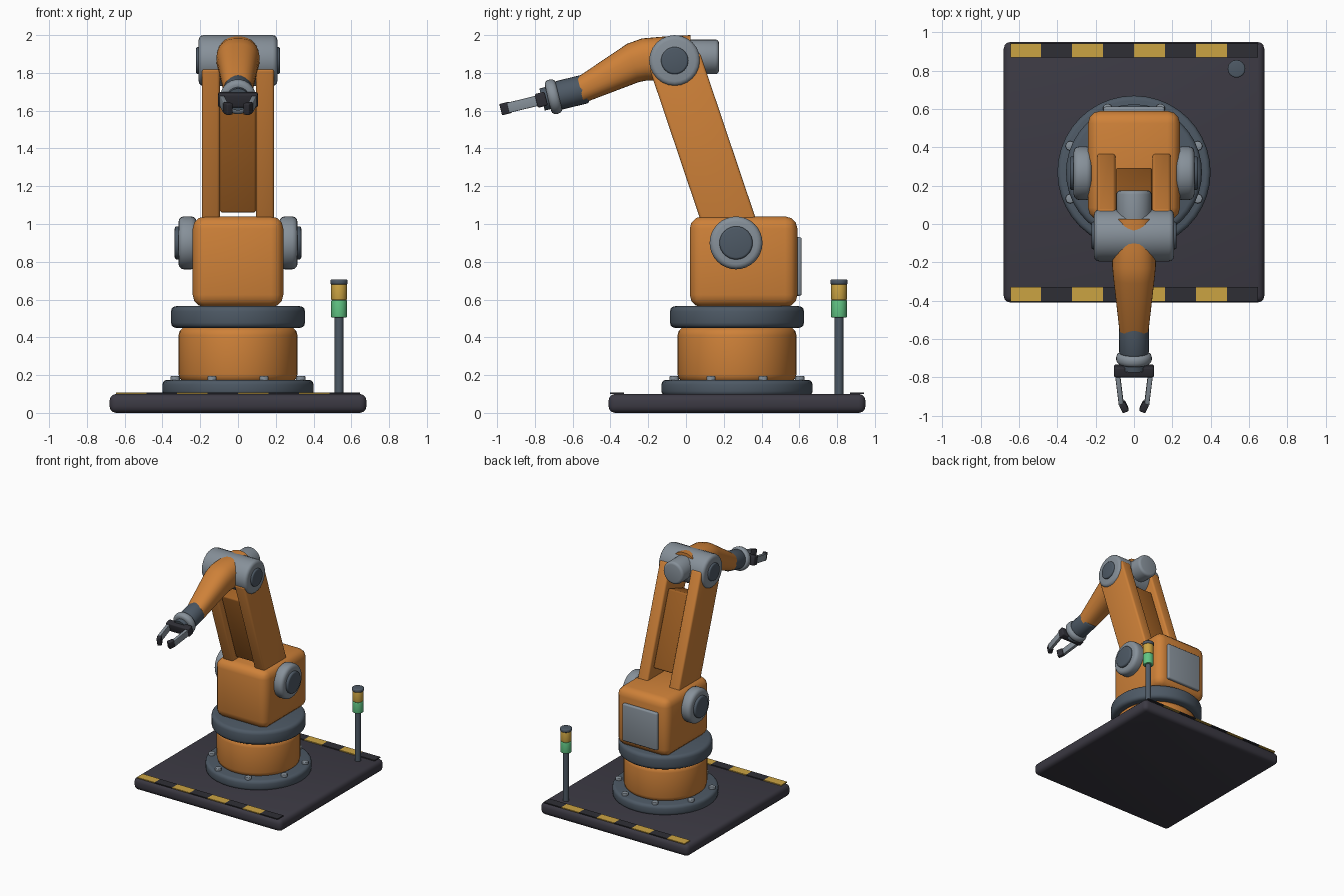
import bpy, bmesh, math
from mathutils import Matrix, Vector

cube = bpy.data.objects.get("Cube")
if cube:
    bpy.data.objects.remove(cube, do_unlink=True)


def material(name, *rgb):
    m = bpy.data.materials.new(name)
    m.use_nodes = True
    m.diffuse_color = (*rgb, 1)
    bsdf = m.node_tree.nodes["Principled BSDF"]
    bsdf.inputs["Base Color"].default_value = (*rgb, 1)
    bsdf.inputs["Roughness"].default_value = 0.6
    return m


ORANGE = material("orange paint", .62, .22, .04)
DEEP = material("deep orange paint", .36, .12, .018)
GREY = material("light grey metal", .24, .28, .32)
SLATE = material("slate metal", .075, .10, .13)
PLATE = material("charcoal plate", .045, .042, .057)
BLACK = material("black rubber", .028, .028, .036)
YELLOW = material("warning yellow", .60, .37, .055)
GREEN = material("signal green", .12, .56, .23)


def finish(name, bm, mat, frame, bevel=0, segments=3):
    """Bevel the sharp edges, place the part and shade it."""
    if bevel:
        edges = [e for e in bm.edges if e.calc_face_angle(0) > 0.6]
        bmesh.ops.bevel(bm, geom=edges, offset=bevel, segments=segments,
                        profile=0.5, affect='EDGES', clamp_overlap=True)
    bmesh.ops.recalc_face_normals(bm, faces=bm.faces)
    mesh = bpy.data.meshes.new(name)
    bm.to_mesh(mesh)
    bm.free()
    mesh.materials.append(mat)
    ob = bpy.data.objects.new(name, mesh)
    ob.matrix_world = frame
    bpy.context.collection.objects.link(ob)
    bpy.ops.object.select_all(action='DESELECT')
    ob.select_set(True)
    bpy.context.view_layer.objects.active = ob
    bpy.ops.object.shade_smooth_by_angle(angle=math.radians(35))
    return ob


def box(name, loc, size, mat, bevel=0, frame=Matrix(), turn=Matrix()):
    bm = bmesh.new()
    bmesh.ops.create_cube(bm, size=1, matrix=Matrix.Diagonal((*size, 1)))
    return finish(name, bm, mat, frame @ Matrix.Translation(loc) @ turn, bevel)


def rod(name, start, end, r, mat, bevel=0, sides=32, frame=Matrix()):
    """Cylinder between two points."""
    a, b = Vector(start), Vector(end)
    bm = bmesh.new()
    bmesh.ops.create_cone(bm, cap_ends=True, segments=sides, radius1=r, radius2=r,
                          depth=(b - a).length)
    turn = (b - a).to_track_quat('Z', 'Y').to_matrix().to_4x4()
    return finish(name, bm, mat, frame @ Matrix.Translation((a + b) / 2) @ turn, bevel)


def upright(name, x, y, z0, z1, r, mat, bevel=0, sides=32):
    return rod(name, (x, y, z0), (x, y, z1), r, mat, bevel, sides)


CY = .27  # centre line of the base

# Base plate with hazard strips along the front and back edges
box("base_plate", (0, CY, .05), (1.36, 1.36, .10), PLATE, .035)
for side, label in ((-1, "front"), (1, "back")):
    for i in range(8):
        box(f"{label}_hazard_tile_{i}", (-.565 + i * .1615, CY + side * .636, .104),
            (.1615, .075, .008), BLACK if i % 2 else YELLOW)

# Pedestal
upright("floor_flange", 0, CY, .09, .175, .40, SLATE, .025, 40)
for i in range(8):
    a = math.radians(22.5 + 45 * i)
    upright(f"flange_bolt_{i}", .36 * math.cos(a), CY + .36 * math.sin(a),
            .16, .195, .026, GREY, .006, 8)
upright("pedestal", 0, CY, .16, .455, .315, ORANGE, .045, 40)
upright("turntable_ring", 0, CY, .45, .565, .355, SLATE, .028, 40)

# Turret
box("turret_body", (0, .305, .80), (.48, .57, .48), ORANGE, .065)
box("rear_access_panel", (0, .595, .775), (.32, .035, .31), GREY, .012)

# Arm frame runs along local z from the shoulder pivot to the elbow pivot
shoulder = Vector((0, .265, .90))
elbow = Vector((0, -.06, 1.865))
reach = elbow - shoulder
L = reach.length
arm = Matrix.Translation(shoulder) @ Matrix.Rotation(math.atan2(-reach.y, reach.z), 4, 'X')

for s, label in ((1, "left"), (-1, "right")):
    y, z = shoulder.yz
    rod(f"{label}_shoulder_disc", (s * .22, y, z), (s * .315, y, z), .14, GREY, .028)
    rod(f"{label}_shoulder_cap", (s * .30, y, z), (s * .335, y, z), .088, SLATE, .012)
    box(f"{label}_arm_beam", (s * .144, 0, L / 2), (.095, .28, L), ORANGE, .015, arm)
    y, z = elbow.yz
    rod(f"{label}_elbow_cap", (s * .19, y, z), (s * .222, y, z), .072, SLATE, .01)
box("arm_web", (0, 0, L / 2), (.19, .20, L - .4), DEEP, .012, arm)

# Elbow housing and rear motor
rod("elbow_housing", (-.208, *elbow.yz), (.208, *elbow.yz), .135, GREY, .025, 24)
rod("elbow_motor", (0, -.05, 1.885), (0, .175, 1.885), .092, GREY, .02, 24)


# Forearm, lofted through rounded sections: y, z, half width, half height, tilt
def loft(name, sections, mat, sides=32, power=2.4):
    bm = bmesh.new()
    rings = []
    for y, z, w, h, tilt in sections:
        ring = []
        for i in range(sides):
            a = 2 * math.pi * i / sides
            c, s = math.cos(a), math.sin(a)
            u = math.copysign(abs(c) ** (2 / power), c) * w
            v = math.copysign(abs(s) ** (2 / power), s) * h
            ring.append(bm.verts.new((u, y - v * math.sin(tilt), z + v * math.cos(tilt))))
        rings.append(ring)
    for p, q in zip(rings, rings[1:]):
        for i in range(sides):
            j = (i + 1) % sides
            bm.faces.new((p[i], p[j], q[j], q[i]))
    bm.faces.new(rings[0])
    bm.faces.new(rings[-1])
    return finish(name, bm, mat, Matrix())


loft("forearm", [(.025, 1.879, .108, .121, 0),
                 (-.12, 1.875, .113, .117, 0),
                 (-.22, 1.871, .114, .112, .12),
                 (-.28, 1.853, .108, .106, .3),
                 (-.558, 1.709, .076, .070, .24)], ORANGE)

# Wrist frame: local z points along the tool, local y points up
tool = Vector((0, -.971, -.238))
wrist = (Matrix.Translation((0, -.558, 1.709))
         @ Matrix.Rotation(math.atan2(-tool.y, tool.z), 4, 'X'))
rod("wrist_barrel", (0, 0, -.03), (0, 0, .125), .077, SLATE, .012, 24, wrist)
rod("wrist_ring", (0, 0, .118), (0, 0, .178), .093, GREY, .024, 32, wrist)
rod("tool_neck", (0, 0, .16), (0, 0, .21), .06, SLATE, 0, 24, wrist)
box("gripper_palm", (0, 0, .215), (.21, .075, .055), BLACK, .01, wrist)
for s, label in ((1, "left"), (-1, "right")):
    box(f"{label}_finger", (s * .076, 0, .315), (.026, .055, .16), GREY, .004, wrist,
        Matrix.Rotation(-s * .12, 4, 'Y'))
    box(f"{label}_fingertip", (s * .053, 0, .408), (.034, .062, .05), BLACK, .006, wrist,
        Matrix.Rotation(-s * .45, 4, 'Y'))

# Signal tower
bx, by = .535, .81
upright("beacon_pole", bx, by, .09, .51, .023, SLATE, 0, 16)
upright("beacon_green_lamp", bx, by, .505, .597, .042, GREEN, .006, 24)
upright("beacon_yellow_lamp", bx, by, .597, .682, .042, YELLOW, .006, 24)
upright("beacon_cap", bx, by, .68, .707, .046, SLATE, .008, 24)
